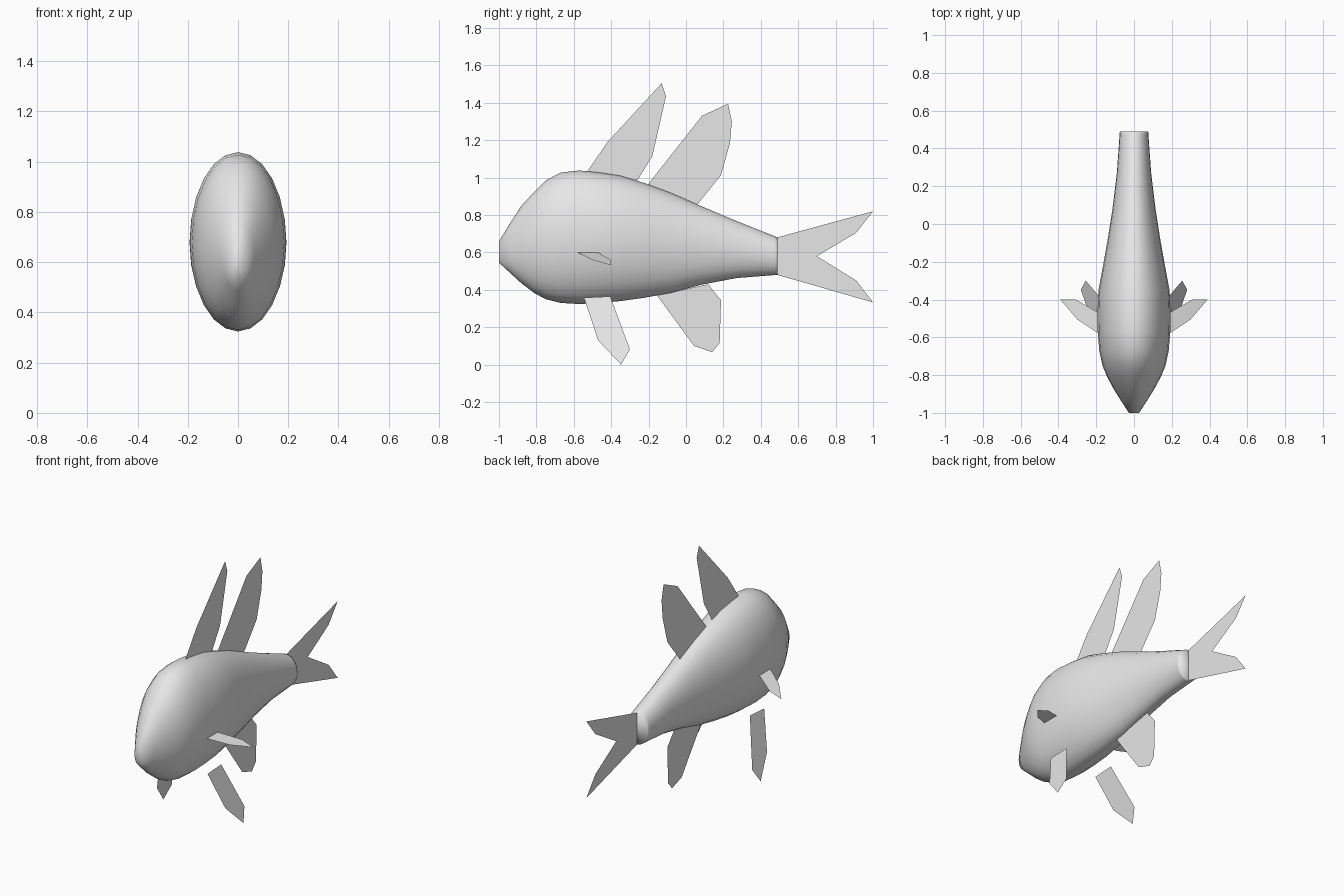
import bpy
import bmesh
from math import sin, cos, pi

cube = bpy.data.objects.get("Cube")
if cube:
    bpy.data.objects.remove(cube, do_unlink=True)

# One plain grey for the whole fish
grey = bpy.data.materials.new("plain_grey")
grey.use_nodes = True
colour = (0.8, 0.8, 0.8, 1)
grey.diffuse_color = colour
shader = next(n for n in grey.node_tree.nodes if n.type == "BSDF_PRINCIPLED")
shader.inputs["Base Color"].default_value = colour


def add_object(name, bm, smooth=False):
    mesh = bpy.data.meshes.new(name)
    for face in bm.faces:
        face.smooth = smooth
    bm.to_mesh(mesh)
    bm.free()
    mesh.materials.append(grey)
    obj = bpy.data.objects.new(name, mesh)
    bpy.context.collection.objects.link(obj)
    return obj


def loft_body(name, sections, sides=24):
    """Join elliptical sections (y, bottom, top, half width) into a closed skin."""
    bm = bmesh.new()
    rings = []
    for y, low, high, width in sections:
        mid, half = (low + high) / 2, (high - low) / 2
        angles = [2 * pi * i / sides for i in range(sides)]
        rings.append([bm.verts.new((width * sin(a), y, mid + half * cos(a)))
                      for a in angles])
    for a, b in zip(rings, rings[1:]):
        for i in range(sides):
            j = (i + 1) % sides
            bm.faces.new((a[i], a[j], b[j], b[i]))
    bm.faces.new(rings[0])
    bm.faces.new(rings[-1])
    bmesh.ops.recalc_face_normals(bm, faces=bm.faces)
    return add_object(name, bm, smooth=True)


def add_fin(name, points):
    """Thin sheet fin from an outline."""
    bm = bmesh.new()
    bm.faces.new([bm.verts.new(p) for p in points])
    return add_object(name, bm)


def middle_fin(name, outline):
    add_fin(name, [(0, y, z) for y, z in outline])


def paired_fin(name, points):
    for side, sign in (("left", 1), ("right", -1)):
        add_fin(f"{side}_{name}", [(sign * x, y, z) for x, y, z in points])


# Body, nose to tail root
loft_body("body", [
    (-1.0, 0.545, 0.66, 0.027),
    (-0.94, 0.49, 0.757, 0.066),
    (-0.88, 0.435, 0.85, 0.104),
    (-0.81, 0.382, 0.925, 0.142),
    (-0.75, 0.35, 0.985, 0.167),
    (-0.67, 0.33, 1.027, 0.184),
    (-0.57, 0.324, 1.038, 0.192),
    (-0.46, 0.33, 1.027, 0.193),
    (-0.35, 0.34, 1.01, 0.188),
    (-0.22, 0.358, 0.97, 0.164),
    (-0.08, 0.384, 0.918, 0.139),
    (0.08, 0.427, 0.848, 0.114),
    (0.27, 0.463, 0.768, 0.091),
    (0.475, 0.479, 0.686, 0.076),
    (0.49, 0.48, 0.68, 0.075),
])

# Fins on the centre line, outlines in (y, z)
middle_fin("front_dorsal_fin", [
    (-0.53, 1.03), (-0.42, 1.19), (-0.13, 1.505),
    (-0.107, 1.435), (-0.18, 1.115), (-0.26, 0.985)])
middle_fin("rear_dorsal_fin", [
    (-0.21, 0.955), (0.085, 1.33), (0.225, 1.395), (0.245, 1.3),
    (0.235, 1.185), (0.187, 1.013), (0.06, 0.855)])
middle_fin("anal_fin", [
    (-0.155, 0.37), (0.043, 0.1), (0.14, 0.067),
    (0.18, 0.115), (0.187, 0.345), (0.118, 0.43)])
middle_fin("tail_fin", [
    (0.487, 0.68), (1.0, 0.82), (0.91, 0.705), (0.7, 0.58),
    (0.91, 0.45), (1.0, 0.333), (0.487, 0.48)])

# Side fins slope down and outward
paired_fin("pectoral_fin", [
    (x, y, 0.6 - (x - 0.187) * 0.34) for x, y in
    [(0.187, -0.58), (0.3, -0.505), (0.39, -0.4), (0.308, -0.4), (0.187, -0.47)]])
paired_fin("pelvic_fin", [
    (0.167 + (0.36 - z) * 0.318, y, z) for y, z in
    [(-0.545, 0.358), (-0.47, 0.13), (-0.347, 0.0), (-0.3, 0.083), (-0.405, 0.365)]])
